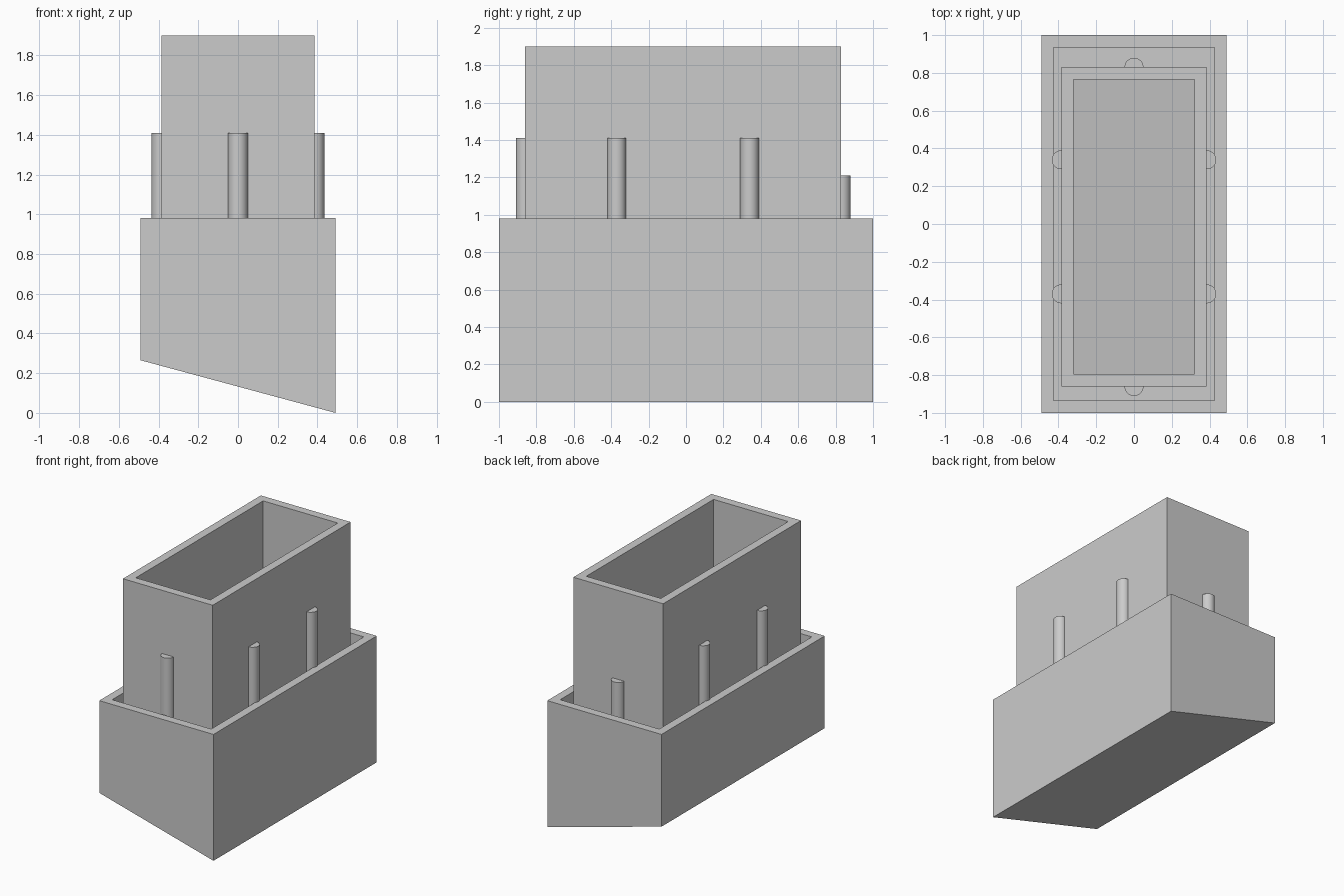
import bpy, bmesh
from math import cos, sin, pi
from mathutils import Matrix, Vector

cube = bpy.data.objects.get("Cube")
if cube:
    bpy.data.objects.remove(cube, do_unlink=True)

# Single grey plastic
grey = bpy.data.materials.new("grey plastic")
grey.use_nodes = True
colour = (0.6, 0.6, 0.6, 1)
grey.diffuse_color = colour
grey.node_tree.nodes["Principled BSDF"].inputs["Base Color"].default_value = colour

WALL = 0.065
RIM, TOP, LEDGE = 0.98, 1.90, 0.33
OUTER = (0.49, -1.0, 1.0)      # half width, front, back
INNER = (0.385, -0.86, 0.83)


def inset(rect, d):
    return (rect[0] - d, rect[1] + d, rect[2] - d)


def slope(offset):
    """Height of the tilted underside, raised by an offset."""
    return lambda x: 0.1325 - 0.27 * x + offset


def finish(name, bm):
    bmesh.ops.recalc_face_normals(bm, faces=bm.faces)
    mesh = bpy.data.meshes.new(name)
    bm.to_mesh(mesh)
    bm.free()
    mesh.materials.append(grey)
    obj = bpy.data.objects.new(name, mesh)
    bpy.context.collection.objects.link(obj)
    return obj


def skin(name, rings, cap):
    """Join rectangular rings in order; cap names the ring to close."""
    bm = bmesh.new()
    loops = []
    for (w, front, back), z in rings:
        corners = [(-w, front), (w, front), (w, back), (-w, back)]
        loops.append([bm.verts.new((x, y, z(x) if callable(z) else z)) for x, y in corners])
    for a, b in zip(loops, loops[1:]):
        for i in range(4):
            j = (i + 1) % 4
            bm.faces.new((a[i], a[j], b[j], b[i]))
    bm.faces.new(loops[cap])
    return finish(name, bm)


# Outer sleeve with tilted underside and the flat floor of the gap
skin("outer_sleeve", [
    (OUTER, slope(0)), (OUTER, RIM),
    (inset(OUTER, WALL), RIM), (inset(OUTER, WALL), LEDGE), (INNER, LEDGE)], 0)

# Taller inner box, hollow down to a tilted floor
sleeve_core = inset(INNER, WALL)
skin("inner_box", [
    (INNER, LEDGE), (INNER, TOP),
    (sleeve_core, TOP), (sleeve_core, slope(WALL))], -1)


def rib(name, x, y, top, angle, radius=0.05, steps=16):
    """Half-round rib standing against a wall, facing the given angle."""
    bm = bmesh.new()
    arc = [pi * i / steps - pi / 2 for i in range(steps + 1)]
    base = bm.faces.new([bm.verts.new((radius * cos(a), radius * sin(a), LEDGE)) for a in arc])
    ext = bmesh.ops.extrude_face_region(bm, geom=[base], use_keep_orig=True)
    moved = [v for v in ext["geom"] if isinstance(v, bmesh.types.BMVert)]
    bmesh.ops.translate(bm, verts=moved, vec=Vector((0, 0, top - LEDGE)))
    bm.transform(Matrix.Translation((x, y, 0)) @ Matrix.Rotation(angle, 4, "Z"))
    obj = finish(name, bm)
    bpy.ops.object.select_all(action="DESELECT")
    bpy.context.view_layer.objects.active = obj
    obj.select_set(True)
    bpy.ops.object.shade_smooth_by_angle()


# Ribs: two on each side, one in front, a shorter one behind
for place, y in (("front", -0.37), ("back", 0.34)):
    rib(f"left_{place}_rib", INNER[0], y, 1.41, 0)
    rib(f"right_{place}_rib", -INNER[0], y, 1.41, pi)
rib("front_rib", 0, INNER[1], 1.41, -pi / 2)
rib("back_rib", 0, INNER[2], 1.21, pi / 2)
